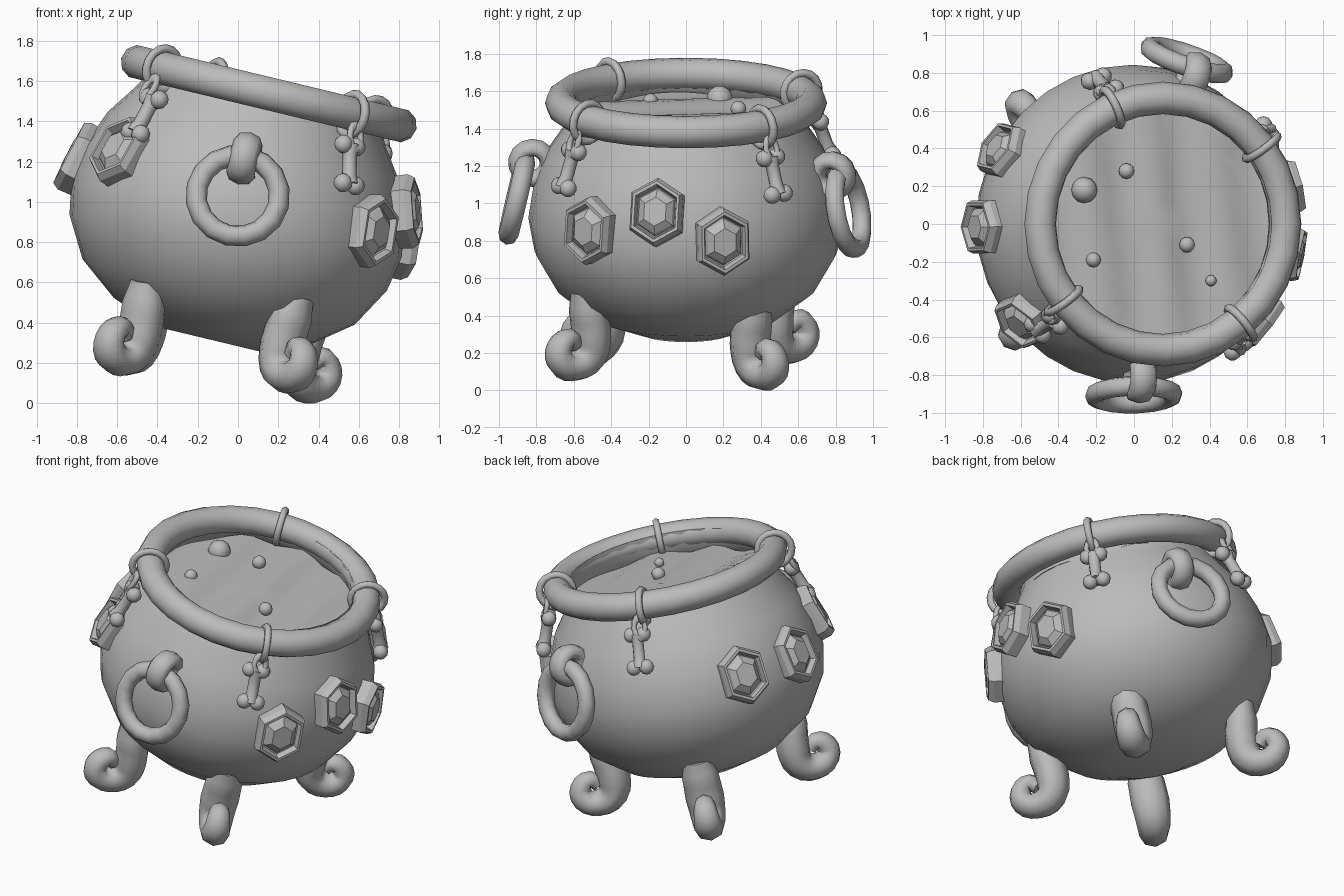
import bpy, bmesh
from math import sin, cos, pi, radians
from mathutils import Matrix, Vector

cube = bpy.data.objects.get("Cube")
if cube:
    bpy.data.objects.remove(cube, do_unlink=True)

grey = bpy.data.materials.new("plain_grey")
grey.use_nodes = True
grey.diffuse_color = (0.5, 0.5, 0.5, 1)
grey.node_tree.nodes["Principled BSDF"].inputs["Base Color"].default_value = (0.5, 0.5, 0.5, 1)

# The whole pot leans towards +x
LEAN = Matrix.Translation((0, 0, 0.9)) @ Matrix.Rotation(radians(13.5), 4, 'Y')
TO_X = Matrix.Rotation(pi / 2, 4, 'Y')
TO_Y = Matrix.Rotation(pi / 2, 4, 'X')


def frame(az, r, z, tilt=0):
    """Place on the pot: X points outward, Z up the pot's axis."""
    return (LEAN @ Matrix.Rotation(radians(az), 4, 'Z') @ Matrix.Translation((r, 0, z))
            @ Matrix.Rotation(radians(tilt), 4, 'Y'))


def add(name, bm, matrix, angle=50):
    bmesh.ops.recalc_face_normals(bm, faces=bm.faces)
    mesh = bpy.data.meshes.new(name)
    bm.to_mesh(mesh)
    bm.free()
    mesh.materials.append(grey)
    ob = bpy.data.objects.new(name, mesh)
    ob.matrix_world = matrix
    bpy.context.collection.objects.link(ob)
    bpy.ops.object.select_all(action='DESELECT')
    ob.select_set(True)
    bpy.context.view_layer.objects.active = ob
    if angle:
        bpy.ops.object.shade_smooth_by_angle(angle=radians(angle))


def loft(bm, rings, closed=False, caps=(True, True)):
    """Skin a list of equally sized point rings."""
    loops = [[bm.verts.new(p) for p in ring] for ring in rings]
    n = len(loops[0])
    pairs = list(zip(loops, loops[1:])) + ([(loops[-1], loops[0])] if closed else [])
    for a, b in pairs:
        for i in range(n):
            bm.faces.new((a[i], a[(i + 1) % n], b[(i + 1) % n], b[i]))
    if not closed:
        for loop, cap in zip((loops[0], loops[-1]), caps):
            if cap:
                bm.faces.new(loop)


def circle(r, z, n):
    return [(r * cos(2 * pi * i / n), r * sin(2 * pi * i / n), z) for i in range(n)]


def torus(name, matrix, major, minor, n=20, m=8, stretch=(1, 1, 1)):
    bm = bmesh.new()
    rings = [circle(major + minor * cos(2 * pi * j / m), minor * sin(2 * pi * j / m), n)
             for j in range(m)]
    loft(bm, rings, closed=True)
    bmesh.ops.scale(bm, vec=stretch, verts=bm.verts)
    add(name, bm, matrix, 80)


# Pot body, running up inside the rim as the inner wall
PROFILE = [(0.26, -0.6), (0.5, -0.51), (0.695, -0.36), (0.81, -0.16), (0.843, 0.02),
           (0.815, 0.2), (0.745, 0.38), (0.635, 0.54), (0.602, 0.6), (0.596, 0.7)]
bm = bmesh.new()
loft(bm, [circle(r, z, 32) for r, z in PROFILE], caps=(True, False))
add("pot_body", bm, LEAN @ Matrix.Translation((-0.012, 0, 0)), 60)

# Rim
torus("pot_rim", frame(0, 0, 0.655), 0.668, 0.086, 28, 10)

# Rippled liquid
bm = bmesh.new()
loft(bm, [circle(0.61 * k / 9, 0.57, 48) for k in range(9, 0, -1)], caps=(False, True))
for v in bm.verts:
    v.co.z += 0.018 * sin((v.co.x + 0.12 * v.co.y + 0.09) * 18)
add("liquid_surface", bm, LEAN, 80)

# Bubbles on the liquid
for x, y, r in [(-0.41, 0.18, 0.07), (-0.18, 0.28, 0.042), (-0.36, -0.19, 0.04),
                (0.15, -0.11, 0.042), (0.28, -0.3, 0.03)]:
    bm = bmesh.new()
    bmesh.ops.create_uvsphere(bm, u_segments=12, v_segments=8, radius=r)
    add("bubble", bm, LEAN @ Matrix.Translation((x, y, 0.58)), 80)

# Curled legs: outward, up, thickness; a little wider than deep
LEG = [(-0.075, 0.33, 0.07), (-0.1, 0.22, 0.1), (-0.12, 0.07, 0.105), (-0.095, -0.04, 0.095),
       (0, -0.08, 0.083), (0.08, -0.04, 0.076), (0.085, 0.035, 0.066), (0.02, 0.075, 0.055),
       (-0.02, 0.03, 0.04)]
for az, r, z in [(38, 0.68, -0.635), (125, 0.69, -0.71), (231, 0.675, -0.72), (305, 0.74, -0.61)]:
    cu = bpy.data.curves.new("curled_leg", 'CURVE')
    cu.dimensions = '3D'
    cu.bevel_depth = 1
    cu.bevel_resolution = 2
    cu.resolution_u = 3
    cu.use_fill_caps = True
    sp = cu.splines.new('BEZIER')
    sp.bezier_points.add(len(LEG) - 1)
    for p, (u, w, rad) in zip(sp.bezier_points, LEG):
        p.co = (u, 0, w)
        p.radius = rad
        p.handle_left_type = p.handle_right_type = 'AUTO'
    cu.materials.append(grey)
    leg = bpy.data.objects.new("curled_leg", cu)
    leg.matrix_world = frame(az, r, z) @ Matrix.Diagonal((1, 1.12, 1, 1))
    bpy.context.collection.objects.link(leg)
    bpy.ops.object.select_all(action='DESELECT')
    leg.select_set(True)
    bpy.context.view_layer.objects.active = leg
    bpy.ops.object.convert(target='MESH')
    bpy.ops.object.shade_smooth_by_angle(angle=radians(60))

# Faceted gems in bevelled hexagonal settings
HEX = [(0, 1), (1, 0.55), (1, -0.55), (0, -1), (-1, -0.55), (-1, 0.55)]
STEPS = [(0.97, -0.06), (1, 0.035), (0.9, 0.07), (0.8, 0.07), (0.74, 0.03), (0.7, 0.025),
         (0.64, 0.045), (0.42, 0.075)]
for az, r, z, tilt in [(-38, 0.82, 0.11, -6), (-11, 0.80, 0.24, -18), (13.5, 0.825, 0.09, -5),
                       (152.5, 0.825, 0.13, -13), (181, 0.83, 0.12, -14), (218, 0.81, 0.2, -20)]:
    bm = bmesh.new()
    loft(bm, [[(d, 0.14 * s * y, 0.185 * s * w) for y, w in HEX] for s, d in STEPS])
    add("gem_setting", bm, frame(az, r, z, tilt), 0)

# Ring handles and their lugs
for az in (268, 73.5):
    torus("handle_ring", frame(az, 0.905, 0.126, -13) @ TO_X, 0.207, 0.053, 16, 8)
    torus("handle_lug", frame(az - 1, 0.82, 0.315, 15) @ TO_Y, 0.085, 0.048, 14, 8, (1, 1, 1.5))


# Bone charms hanging from the rim
def bone(matrix):
    bm = bmesh.new()
    loft(bm, [circle(r, z, 8) for r, z in
              [(0.05, -0.1), (0.036, -0.05), (0.036, 0.05), (0.05, 0.1)]])
    for end in (-1, 1):
        for side in (-1, 1):
            spot = Matrix.Translation(Vector((0, 0.04 * side, 0.1 * end)))
            bmesh.ops.create_uvsphere(bm, u_segments=10, v_segments=6, radius=0.047, matrix=spot)
    add("bone_charm", bm, matrix, 60)


for loop_az, bone_az in [(37, 37), (114, 110), (217, 223), (-51, -53)]:
    torus("charm_loop", frame(loop_az, 0.675, 0.65, 30) @ TO_Y, 0.103, 0.023, 16, 6)
    torus("charm_link", frame((loop_az + bone_az) / 2, 0.76, 0.545, -20) @ TO_X,
          0.035, 0.017, 12, 6, (1.7, 1, 1))
    bone(frame(bone_az, 0.785, 0.405, -20))
